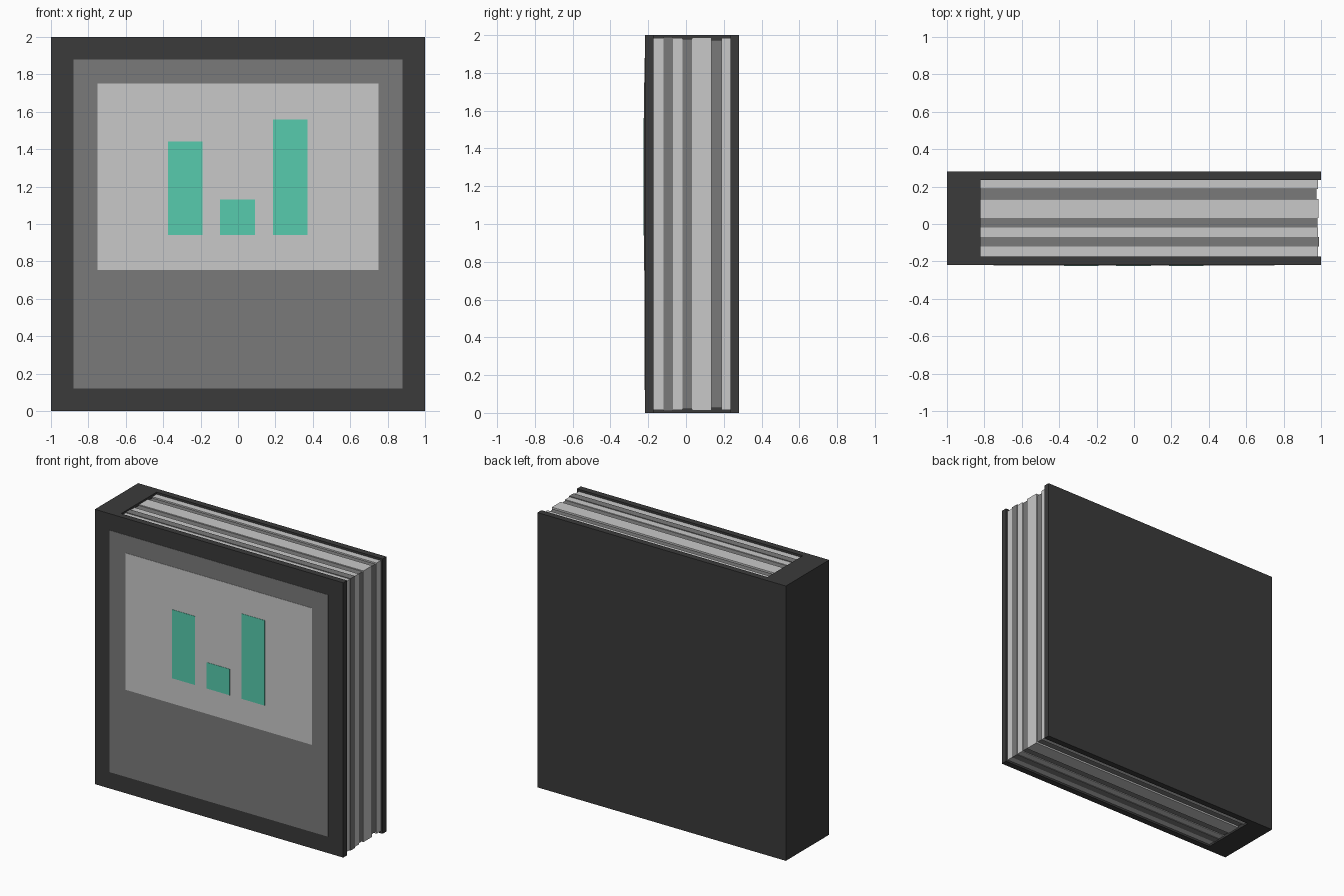
import bpy
import bmesh

if "Cube" in bpy.data.objects:
    bpy.data.objects.remove(bpy.data.objects["Cube"])


def material(name, rgb):
    m = bpy.data.materials.new(name)
    m.diffuse_color = (*rgb, 1.0)
    m.use_nodes = True
    m.node_tree.nodes["Principled BSDF"].inputs["Base Color"].default_value = m.diffuse_color
    return m


CHARCOAL = material("charcoal cover", (0.043, 0.043, 0.043))
GREY = material("mid grey", (0.195, 0.195, 0.195))
LIGHT = material("light grey", (0.584, 0.584, 0.584))
TEAL = material("teal", (0.095, 0.597, 0.423))


def add_object(name, bm, mat):
    bmesh.ops.recalc_face_normals(bm, faces=bm.faces)
    mesh = bpy.data.meshes.new(name)
    bm.to_mesh(mesh)
    bm.free()
    mesh.materials.append(mat)
    obj = bpy.data.objects.new(name, mesh)
    bpy.context.collection.objects.link(obj)
    return obj


def prism(name, outline, z0, z1, mat):
    """Extrude an xy outline from z0 up to z1."""
    bm = bmesh.new()
    face = bm.faces.new([bm.verts.new((x, y, z0)) for x, y in outline])
    top = bmesh.ops.extrude_face_region(bm, geom=[face])["geom"]
    for v in top:
        if isinstance(v, bmesh.types.BMVert):
            v.co.z = z1
    return add_object(name, bm, mat)


def box(name, x0, x1, y0, y1, z0, z1, mat):
    return prism(name, [(x0, y0), (x1, y0), (x1, y1), (x0, y1)], z0, z1, mat)


FRONT, BACK, BOARD, SPINE = -0.218, 0.28, 0.045, -0.82
IN_F, IN_B = FRONT + BOARD, BACK - BOARD

# Cover: front board, spine and back board as one C-shaped profile
prism("cover", [(-1, FRONT), (1, FRONT), (1, IN_F), (SPINE, IN_F),
                (SPINE, IN_B), (1, IN_B), (1, BACK), (-1, BACK)], 0, 2, CHARCOAL)

# Page blocks: alternating light and grey, each with its own small setback
edges = [IN_F, -0.12, -0.069, -0.018, 0.033, 0.134, 0.187, IN_B]
setbacks = [0.015, 0.01, 0.015, 0.02, 0.013, 0.025, 0.015]
for i, s in enumerate(setbacks):
    box(f"page_block_{i + 1}", SPINE, 1 - s, edges[i], edges[i + 1],
        s, 2 - s, GREY if i % 2 else LIGHT)


# Front decoration: thin stacked plates
def plate(name, x0, x1, z0, z1, height, mat):
    box(name, x0, x1, FRONT - height, FRONT, z0, z1, mat)


plate("front_panel", -0.88, 0.88, 0.12, 1.88, 0.002, GREY)
plate("label_panel", -0.75, 0.75, 0.755, 1.75, 0.004, LIGHT)
for i, (x, top) in enumerate([(-0.375, 1.44), (-0.095, 1.13), (0.187, 1.56)]):
    plate(f"chart_bar_{i + 1}", x, x + 0.185, 0.94, top, 0.006, TEAL)
